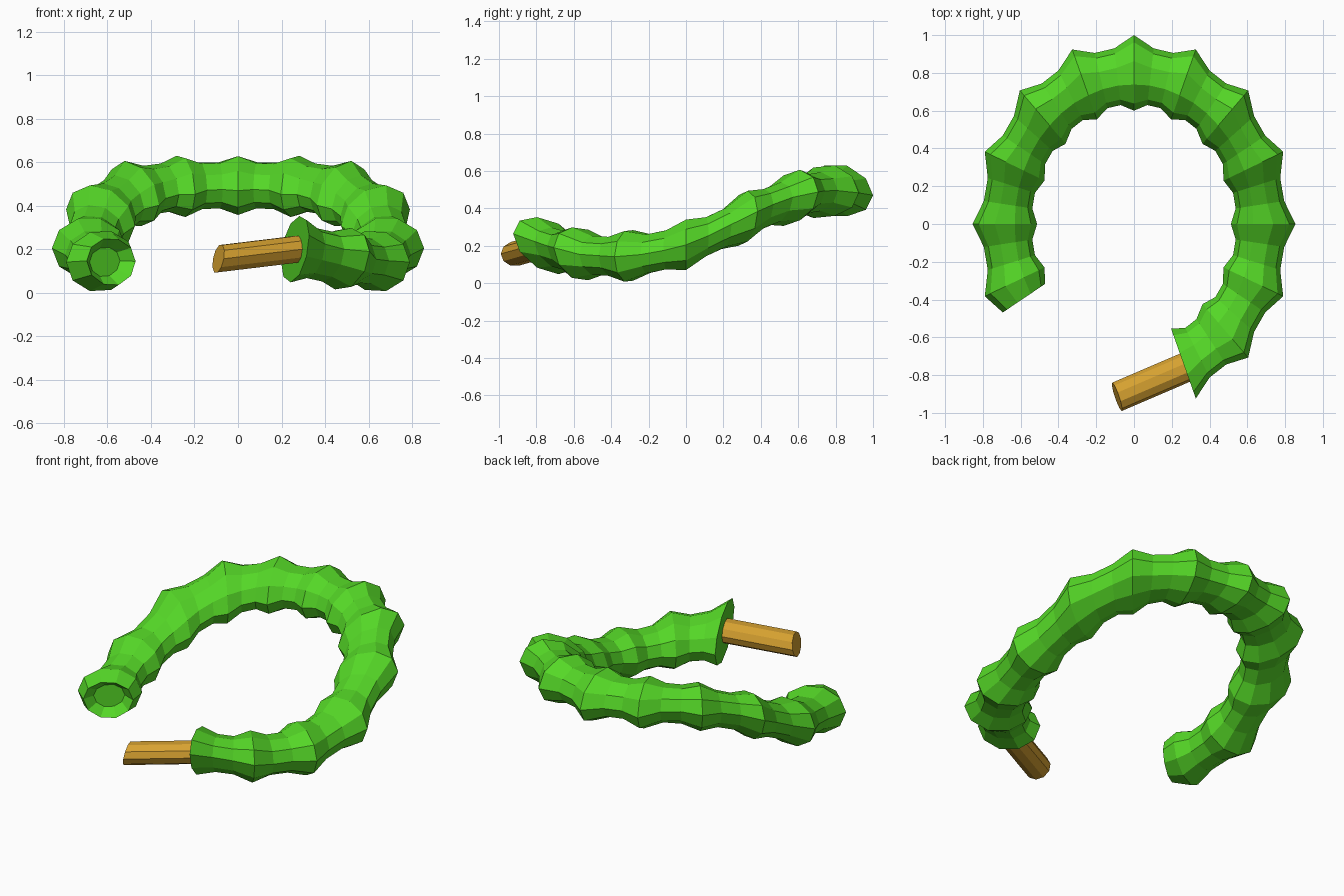
import bpy, bmesh, math
from mathutils import Vector

if "Cube" in bpy.data.objects:
    bpy.data.objects.remove(bpy.data.objects["Cube"])


def material(name, color):
    m = bpy.data.materials.new(name)
    m.diffuse_color = color
    m.use_nodes = True
    m.node_tree.nodes["Principled BSDF"].inputs["Base Color"].default_value = m.diffuse_color
    return m


GREEN = material("leaf_green", (0.09, 0.68, 0.02, 1))
BROWN = material("stem_brown", (0.68, 0.36, 0.03, 1))
SIDES = 10

# Height of the tube centre along y: low at the front, raised at the back
HEIGHTS = [(-1.0, 0.295), (-0.94, 0.27), (-0.76, 0.205), (-0.58, 0.155), (-0.36, 0.14), (-0.18, 0.16),
           (0.0, 0.205), (0.16, 0.27), (0.3, 0.345), (0.45, 0.415), (0.6, 0.47),
           (0.75, 0.495), (0.85, 0.495), (1.0, 0.47)]


def height(y):
    for (y0, z0), (y1, z1) in zip(HEIGHTS, HEIGHTS[1:]):
        if y <= y1:
            return z0 + (z1 - z0) * (y - y0) / (y1 - y0)
    return HEIGHTS[-1][1]


def radial(step):
    a = math.radians(22.5 * step)
    return Vector((0.855 * math.cos(a), math.sin(a), 0))


def ring_points(step, t, scale, push=0.0):
    """Section at fraction t between two ribs of the oval ring."""
    d0, d1 = radial(step), radial(step + 1)
    d = d0.lerp(d1, t)
    along = (d1 - d0).normalized() * push
    pts = []
    for i in range(SIDES):
        a = 2 * math.pi * i / SIDES
        p = d * (0.8 + 0.2 * scale * math.cos(a)) + along
        p.z = height(p.y) + 0.142 * scale * math.sin(a)
        pts.append(p)
    return pts


def loft(name, rings, mat):
    bm = bmesh.new()
    loops = [[bm.verts.new(p) for p in r] for r in rings]
    for a, b in zip(loops, loops[1:]):
        for i in range(SIDES):
            j = (i + 1) % SIDES
            bm.faces.new((a[i], a[j], b[j], b[i]))
    bm.faces.new(loops[0][::-1])
    bm.faces.new(loops[-1])
    bmesh.ops.recalc_face_normals(bm, faces=bm.faces)
    me = bpy.data.meshes.new(name)
    bm.to_mesh(me)
    bm.free()
    me.materials.append(mat)
    ob = bpy.data.objects.new(name, me)
    bpy.context.collection.objects.link(ob)
    return ob


# Ribbed body: wide ribs with two narrow sections between each pair
rings = []
for s in range(-3, 9):
    rings.append(ring_points(s, 0, 1.0))
    rings += [ring_points(s, t, 0.77) for t in (1 / 3, 2 / 3)]
rings.append(ring_points(9, 0, 1.0))
rings.append(ring_points(9, 1 / 3, 0.77))
# Recessed opening at the free end
rings.append(ring_points(9, 1 / 3, 0.48, -0.06))
loft("ribbed_body", rings, GREEN)

# Stem leaving the other end
start, end = Vector((0.29, -0.752, 0.203)), Vector((-0.09, -0.915, 0.157))
side = Vector((0.025, -0.075, 0))
stem = []
for c in (start, end):
    stem.append([c + side * math.cos(2 * math.pi * i / SIDES)
                 + Vector((0.012, 0, 0.066)) * math.sin(2 * math.pi * i / SIDES) for i in range(SIDES)])
loft("stem", stem, BROWN)
